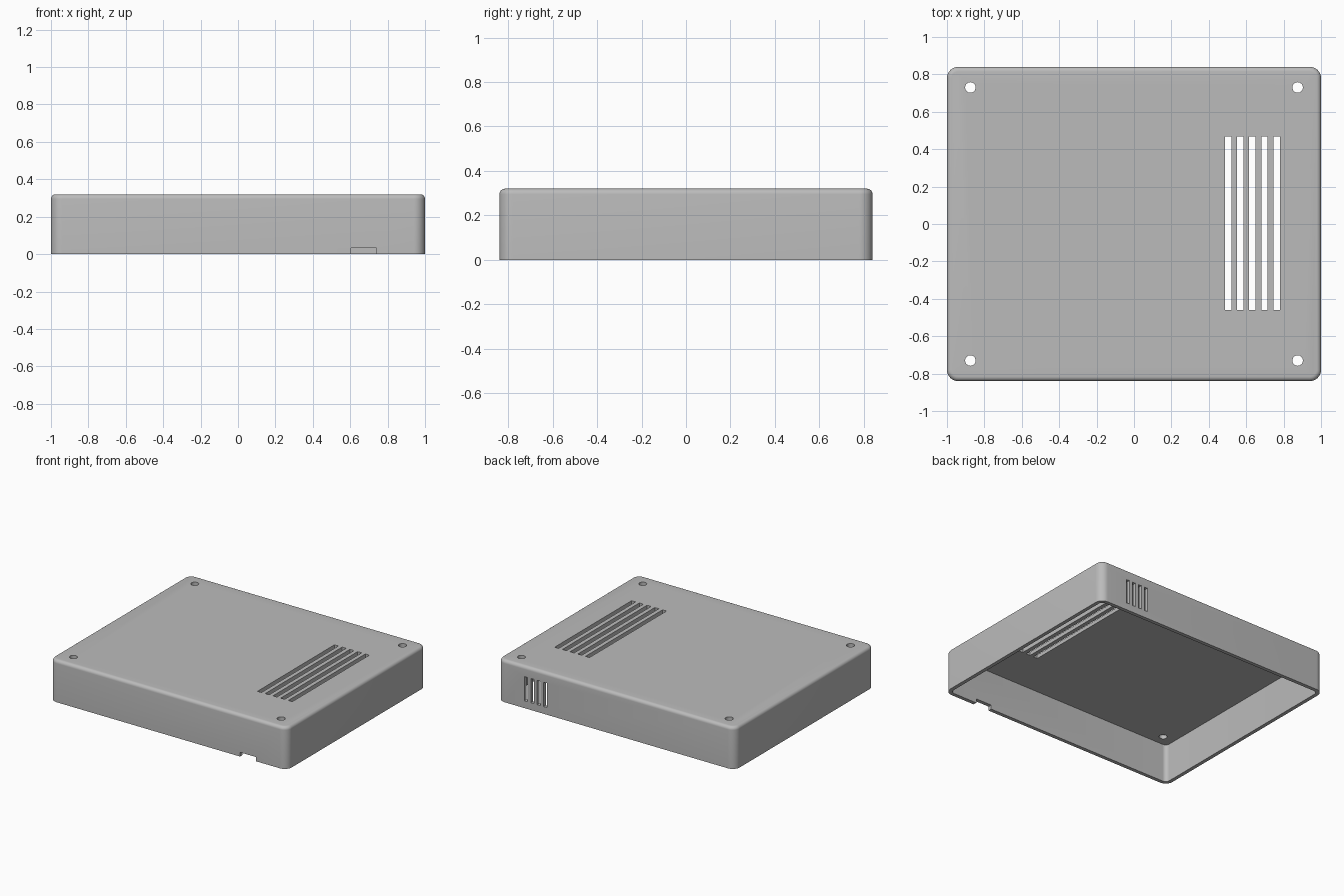
import bpy, bmesh
from math import radians

if "Cube" in bpy.data.objects:
    bpy.data.objects.remove(bpy.data.objects["Cube"], do_unlink=True)

LENGTH, DEPTH, HEIGHT, WALL = 2.0, 1.68, 0.32, 0.028

grey = bpy.data.materials.new("plain_grey")
grey.use_nodes = True
grey.diffuse_color = (0.5, 0.5, 0.5, 1)
grey.node_tree.nodes["Principled BSDF"].inputs["Base Color"].default_value = (0.5, 0.5, 0.5, 1)


def add_object(name, bm):
    mesh = bpy.data.meshes.new(name)
    bm.to_mesh(mesh)
    bm.free()
    mesh.materials.append(grey)
    ob = bpy.data.objects.new(name, mesh)
    bpy.context.collection.objects.link(ob)
    return ob


def box(name, low, high, corner=0, top_round=0):
    """Box between two corners, with optional rounded uprights and top rim."""
    bm = bmesh.new()
    bmesh.ops.create_cube(bm, size=1)
    for v in bm.verts:
        v.co = [h if c > 0 else l for c, l, h in zip(v.co, low, high)]
    if corner:
        uprights = [e for e in bm.edges if abs(e.verts[0].co.z - e.verts[1].co.z) > 0.01]
        bmesh.ops.bevel(bm, geom=uprights, offset=corner, segments=10,
                        profile=0.5, affect='EDGES')
    if top_round:
        rim = [e for e in bm.edges if all(v.co.z > high[2] - 0.001 for v in e.verts)]
        bmesh.ops.bevel(bm, geom=rim, offset=top_round, segments=6,
                        profile=0.5, affect='EDGES')
    return add_object(name, bm)


def cylinder(name, x, y, radius):
    bm = bmesh.new()
    bmesh.ops.create_cone(bm, cap_ends=True, segments=32, radius1=radius,
                          radius2=radius, depth=0.2)
    bmesh.ops.translate(bm, verts=bm.verts, vec=(x, y, HEIGHT))
    return add_object(name, bm)


def cut(target, cutter):
    mod = target.modifiers.new("cut", 'BOOLEAN')
    mod.operation = 'DIFFERENCE'
    mod.solver = 'EXACT'
    mod.object = cutter
    bpy.context.view_layer.objects.active = target
    bpy.ops.object.modifier_apply(modifier=mod.name)
    bpy.data.objects.remove(cutter, do_unlink=True)


# Rounded outer case, hollowed from below
hx, hy = LENGTH / 2, DEPTH / 2
cover = box("case_cover", (-hx, -hy, 0), (hx, hy, HEIGHT), 0.06, 0.025)
cut(cover, box("cavity", (WALL - hx, WALL - hy, -0.1),
               (hx - WALL, hy - WALL, HEIGHT - WALL), 0.06 - WALL))

# Screw holes in the four corners
for sx in (-1, 1):
    for sy in (-1, 1):
        cut(cover, cylinder("screw_hole", sx * 0.875, sy * 0.73, 0.028))

# Five long vents in the top
for i in range(5):
    x = 0.503 + i * 0.065
    cut(cover, box("top_vent", (x - 0.017, -0.46, 0.2), (x + 0.017, 0.467, 0.4)))

# Four upright vents in the back wall
for i in range(4):
    x = 0.598 + i * 0.054
    cut(cover, box("back_vent", (x - 0.014, hy - 0.1, 0.055), (x + 0.014, hy + 0.1, 0.24)))

# Cable notch in the lower front edge
cut(cover, box("cable_notch", (0.605, -hy - 0.1, -0.1), (0.74, 0.1 - hy, 0.032)))

bpy.ops.object.select_all(action='DESELECT')
cover.select_set(True)
bpy.context.view_layer.objects.active = cover
bpy.ops.object.shade_smooth_by_angle(angle=radians(30))
